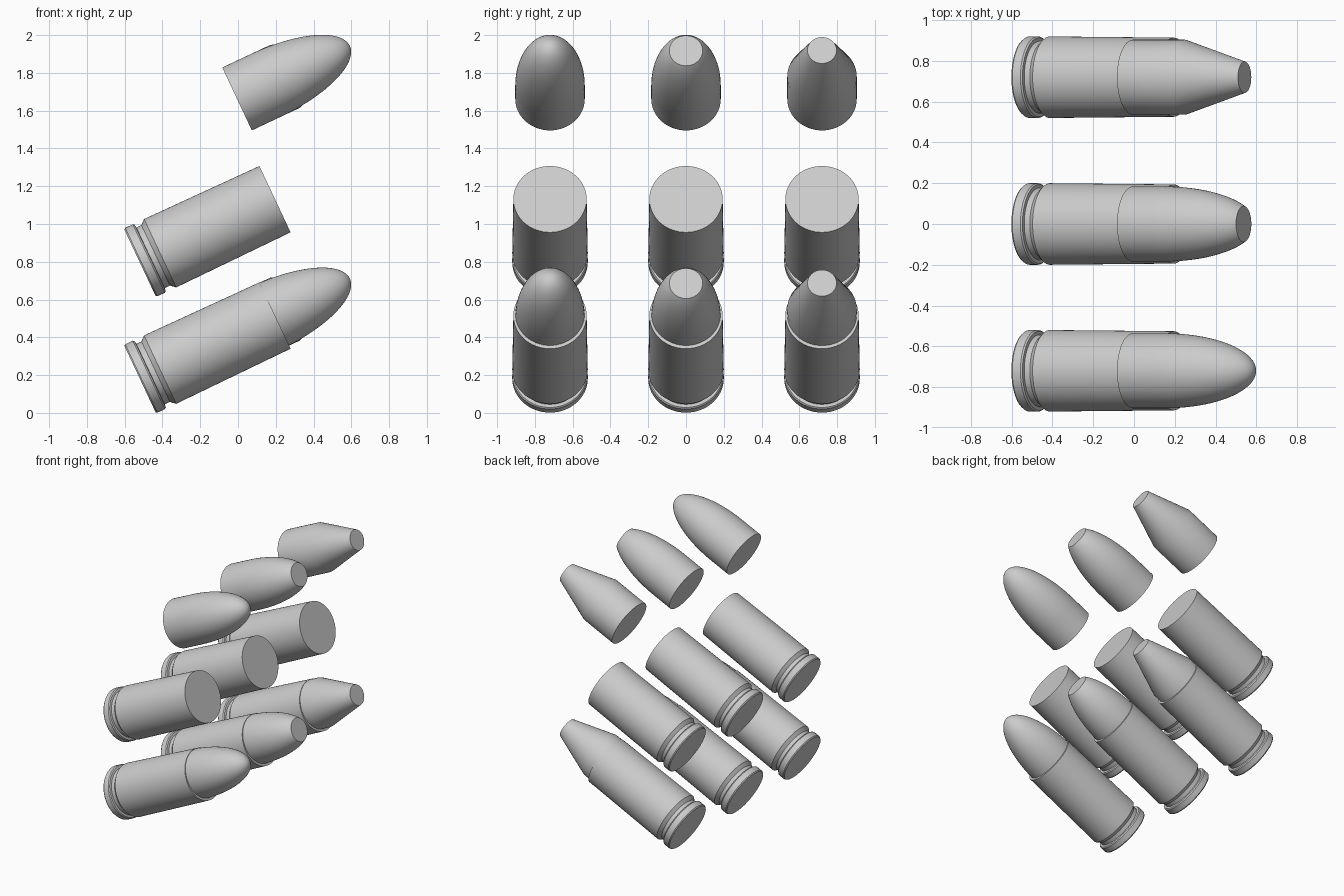
import bpy, bmesh, math
from mathutils import Vector

if "Cube" in bpy.data.objects:
    bpy.data.objects.remove(bpy.data.objects["Cube"])

TILT = math.radians(25.2)      # barrels lean up towards +x
SEGMENTS = 64
STEP = 0.616                   # height between case, bullet and assembled round


def lathe(name, profile, x, y, z):
    """Revolve (distance along axis, radius) points; flat caps close the ends."""
    bm = bmesh.new()
    rings = []
    for t, r in profile:
        if r < 1e-5:
            rings.append([bm.verts.new((t, 0, 0))])
        else:
            angles = [2 * math.pi * i / SEGMENTS for i in range(SEGMENTS)]
            rings.append([bm.verts.new((t, r * math.cos(a), r * math.sin(a))) for a in angles])
    for a, b in zip(rings, rings[1:]):
        for i in range(SEGMENTS):
            j = (i + 1) % SEGMENTS
            if len(b) == 1:
                bm.faces.new((a[i], a[j], b[0]))
            else:
                bm.faces.new((a[i], a[j], b[j], b[i]))
    for ring in (rings[0], rings[-1]):
        if len(ring) > 1:
            bm.faces.new(ring)
    bmesh.ops.recalc_face_normals(bm, faces=bm.faces)
    mesh = bpy.data.meshes.new(name)
    bm.to_mesh(mesh)
    bm.free()
    obj = bpy.data.objects.new(name, mesh)
    bpy.context.collection.objects.link(obj)
    obj.location = Vector((x, y, z))
    obj.rotation_euler = (0, -TILT, 0)
    bpy.ops.object.select_all(action='DESELECT')
    obj.select_set(True)
    bpy.context.view_layer.objects.active = obj
    bpy.ops.object.shade_smooth_by_angle(angle=math.radians(25))
    return obj


def ogive(length, radius=0.184, start=0.17, reach=0.49, steps=24):
    """Straight shank followed by an elliptical nose, cut off at length."""
    pts = [(0, radius)]
    end = math.asin(min(1, (length - start) / reach))
    for i in range(steps + 1):
        a = end * i / steps
        pts.append((start + reach * math.sin(a), radius * math.cos(a)))
    return pts


# Case: bevelled rim, extractor groove, chamfer, slightly tapered body
case = [(0, 0.194), (0.008, 0.2), (0.052, 0.2), (0.06, 0.194), (0.062, 0.177),
        (0.092, 0.177), (0.118, 0.2), (0.79, 0.194)]

# Three nose shapes
bullets = {
    "round_nose": ogive(0.66),
    "flat_nose": ogive(0.60),
    "cone_nose": [(0, 0.184), (0.28, 0.184), (0.605, 0.077)],
}

for (kind, profile), y in zip(bullets.items(), (-0.72, 0, 0.72)):
    # Assembled round below
    lathe(kind + "_round_case", case, -0.519, y, 0.179)
    lathe(kind + "_round_bullet", profile, -0.005, y, 0.430)
    # Loose case in the middle, loose bullet on top
    lathe(kind + "_loose_case", case, -0.519, y, 0.179 + STEP)
    lathe(kind + "_loose_bullet", profile, -0.005, y, 0.430 + 2 * STEP)
